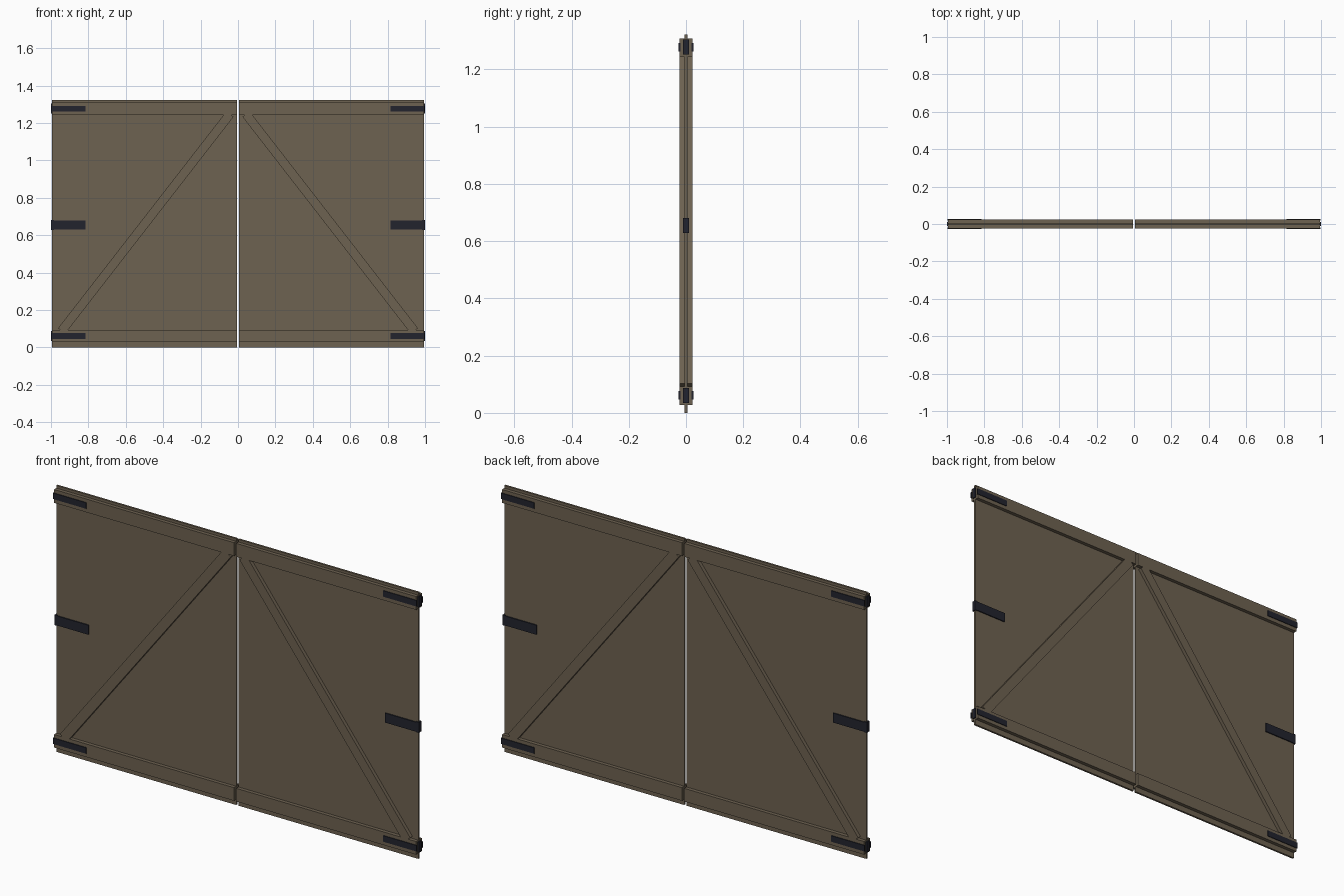
import bpy, bmesh

if "Cube" in bpy.data.objects:
    bpy.data.objects.remove(bpy.data.objects["Cube"])


def material(name, rgb):
    m = bpy.data.materials.new(name)
    m.diffuse_color = (*rgb, 1.0)
    m.use_nodes = True
    m.node_tree.nodes["Principled BSDF"].inputs["Base Color"].default_value = m.diffuse_color
    return m


WOOD = material("weathered_wood", (0.155, 0.122, 0.082))
IRON = material("dark_iron", (0.016, 0.017, 0.027))


def prism(name, outline, y0, y1, mat):
    """Extrude an x-z outline from y0 to y1."""
    bm = bmesh.new()
    face = bm.faces.new([bm.verts.new((x, y0, z)) for x, z in outline])
    ext = bmesh.ops.extrude_face_region(bm, geom=[face])
    moved = [v for v in ext["geom"] if isinstance(v, bmesh.types.BMVert)]
    bmesh.ops.translate(bm, verts=moved, vec=(0, y1 - y0, 0))
    bmesh.ops.recalc_face_normals(bm, faces=bm.faces)
    mesh = bpy.data.meshes.new(name)
    bm.to_mesh(mesh)
    bm.free()
    mesh.materials.append(mat)
    obj = bpy.data.objects.new(name, mesh)
    bpy.context.collection.objects.link(obj)
    return obj


def box(name, x0, x1, y0, y1, z0, z1, mat):
    return prism(name, [(x0, z0), (x1, z0), (x1, z1), (x0, z1)], y0, y1, mat)


INNER, OUTER = 0.006, 0.994   # leaf extent from the centre gap
PANEL, FRAME = 0.005, 0.023   # half thicknesses
STRAP_END = 0.815

for side, s in (("left", -1), ("right", 1)):
    # thin leaf panel
    box(f"{side}_panel", s * INNER, s * OUTER, -PANEL, PANEL, 0, 1.322, WOOD)

    for face, f in (("front", -1), ("back", 1)):
        y0, y1 = f * PANEL, f * FRAME
        # horizontal rails
        for rail, z0, z1 in (("bottom", 0.028, 0.093), ("top", 1.243, 1.309)):
            box(f"{side}_{face}_{rail}_rail", s * INNER, s * OUTER, y0, y1, z0, z1, WOOD)
        # square-ended diagonal brace running up to the centre
        brace = [(0.962, 0.103), (0.924, 0.074), (0.024, 1.233), (0.062, 1.262)]
        prism(f"{side}_{face}_brace", [(s * x, z) for x, z in brace], y0, y1, WOOD)
        # hinge straps laid over the rails
        for rail, z in (("bottom", 0.061), ("top", 1.277)):
            box(f"{side}_{face}_{rail}_strap", s * STRAP_END, s * 0.998,
                f * 0.020, f * 0.0265, z - 0.015, z + 0.015, IRON)

    # middle strap wraps the panel
    box(f"{side}_middle_strap", s * STRAP_END, s * 0.998, -0.0105, 0.0105, 0.631, 0.678, IRON)
    # hinge end plates on the outer edge
    for rail, z in (("bottom", 0.061), ("middle", 0.655), ("top", 1.278)):
        box(f"{side}_{rail}_hinge_plate", s * 0.985, s * 1.0,
            -0.0105, 0.0105, z - 0.026, z + 0.026, IRON)
